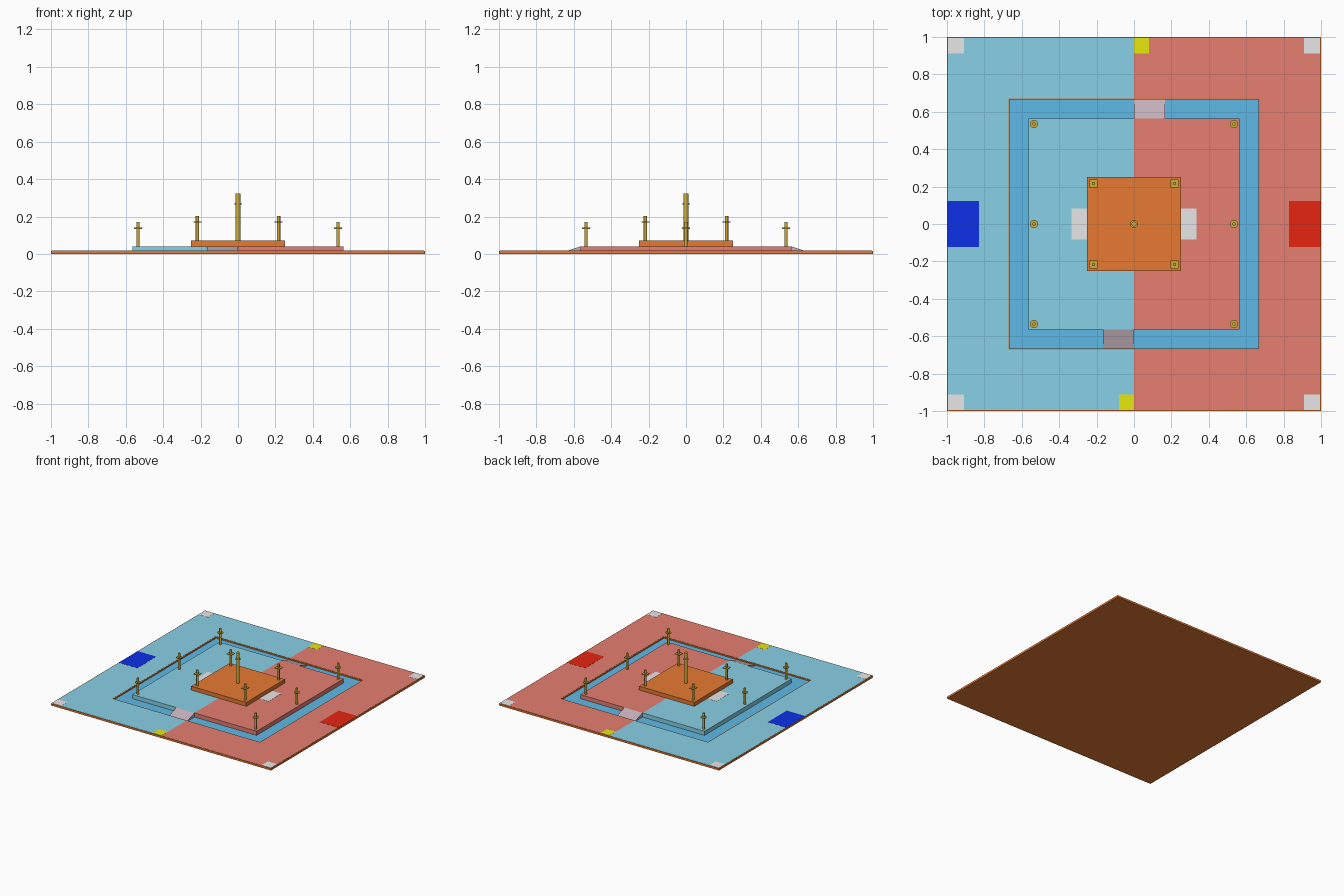
import bpy, bmesh, math

if "Cube" in bpy.data.objects:
    bpy.data.objects.remove(bpy.data.objects["Cube"])


def material(name, r, g, b):
    m = bpy.data.materials.new(name)
    m.diffuse_color = (r, g, b, 1)
    m.use_nodes = True
    m.node_tree.nodes["Principled BSDF"].inputs["Base Color"].default_value = m.diffuse_color
    return m


SKY = material("light blue", 0.247, 0.64, 0.8)
SALMON = material("light red", 0.8, 0.21, 0.165)
WATER = material("water blue", 0.112, 0.49, 0.8)
WOOD = material("orange wood", 0.8, 0.195, 0.032)
GOLD = material("gold", 0.62, 0.42, 0.044)
WHITE = material("white", 0.8, 0.8, 0.8)
YELLOW = material("yellow", 0.8, 0.8, 0.004)
BLUE = material("deep blue", 0.004, 0.03, 0.8)
RED = material("deep red", 0.8, 0.018, 0.005)
MAUVE = material("mauve grey", 0.56, 0.44, 0.5)


def finish(name, bm, mat):
    bmesh.ops.recalc_face_normals(bm, faces=bm.faces)
    me = bpy.data.meshes.new(name)
    bm.to_mesh(me)
    bm.free()
    me.materials.append(mat)
    ob = bpy.data.objects.new(name, me)
    bpy.context.collection.objects.link(ob)
    return ob


def prism(name, pts, vec, mat):
    """Extrude a closed outline of 3D points along vec."""
    bm = bmesh.new()
    face = bm.faces.new([bm.verts.new(p) for p in pts])
    ext = bmesh.ops.extrude_face_region(bm, geom=[face], use_keep_orig=True)
    bmesh.ops.translate(bm, vec=vec,
                        verts=[v for v in ext["geom"] if isinstance(v, bmesh.types.BMVert)])
    return finish(name, bm, mat)


def box(name, x0, x1, y0, y1, z0, z1, mat):
    pts = [(x0, y0, z0), (x1, y0, z0), (x1, y1, z0), (x0, y1, z0)]
    return prism(name, pts, (0, 0, z1 - z0), mat)


def post(name, x, y, z0, z1, r, collar_z, collar_r, sides):
    """Round pole with a thin collar (square when sides is 4)."""
    bm = bmesh.new()
    for radius, n, a, b in ((r, 16, z0, z1), (collar_r, sides, collar_z - .003, collar_z + .003)):
        new = bmesh.ops.create_cone(bm, cap_ends=True, segments=n, radius1=radius,
                                    radius2=radius, depth=b - a)["verts"]
        if n == 4:
            xs = [abs(v.co.x) for v in new]
            if min(xs) < 1e-4:   # turn a diamond into an axis-aligned square
                for v in new:
                    px, py = v.co.x, v.co.y
                    c = math.sqrt(.5)
                    v.co.x, v.co.y = c * (px - py), c * (px + py)
        bmesh.ops.translate(bm, verts=new, vec=(x, y, (a + b) / 2))
    ob = finish(name, bm, GOLD)
    for p in ob.data.polygons:
        p.use_smooth = sides != 4 and abs(p.normal.z) < .5
    return ob


TOP, DECK, BLOCK = 0.017, 0.04, 0.072
IN, OUT = 0.565, 0.665

# base slab and raised border around the moat
box("base_slab", -1, 1, -1, 1, 0, 0.005, WOOD)
for s, tag in ((-1, "neg"), (1, "pos")):
    a, b = sorted((s * OUT, s))
    box("border_x_" + tag, a, b, -OUT, OUT, 0.005, TOP - .001, WOOD)
    box("border_y_" + tag, -1, 1, a, b, 0.005, TOP - .001, WOOD)

# moat water
box("moat_water", -OUT, OUT, -OUT, OUT, 0.005, 0.006, WATER)

for s, tile, pad, tag in ((-1, SKY, BLUE, "left"), (1, SALMON, RED, "right")):
    # C-shaped floor half
    i, o = .672, .995
    outline = [(0, -o), (o, -o), (o, o), (0, o), (0, i), (i, i), (i, -i), (0, -i)]
    prism("floor_" + tag, [(s * x, y, TOP - .001) for x, y in outline], (0, 0, .001), tile)
    # raised deck half
    a, b = sorted((0, s * IN))
    box("deck_" + tag, a, b, -IN, IN, 0.006, DECK, tile)
    # start pad
    a, b = sorted((s * .83, s * .998))
    box("start_pad_" + tag, a, b, -.123, .123, TOP, TOP + .001, pad)
    # white plate beside the centre block
    a, b = sorted((s * .25, s * .335))
    box("deck_pad_" + tag, a, b, -.083, .083, DECK, DECK + .001, WHITE)
    # white corner pads
    a, b = sorted((s * .91, s * .995))
    for t in (-1, 1):
        c, d = sorted((t * .912, t * .995))
        box(f"corner_pad_{tag}_{t}", a, b, c, d, TOP, TOP + .001, WHITE)
    # yellow middle pad, point-symmetric front and back
    a, b = sorted((0, s * .08))
    c, d = sorted((s * .912, s * .995))
    box("middle_pad_" + tag, a, b, c, d, TOP, TOP + .001, YELLOW)
    # ramp bridging the moat
    prism("ramp_" + tag, [(0, s * IN, .006), (0, s * IN, DECK), (0, s * OUT, .0065),
                          (0, s * OUT, .006)], (s * .165, 0, 0), MAUVE)
    # outer posts along the deck edge
    for y in (-.535, 0, .535):
        post(f"outer_post_{tag}_{y}", s * .535, y, DECK, .172, .009, .137, .022, 20)
    # inner posts on the block corners
    for y in (-.217, .217):
        post(f"inner_post_{tag}_{y}", s * .217, y, BLOCK, .203, .009, .17, .031, 4)

# centre block and tall post
box("centre_block", -.25, .25, -.25, .25, DECK, BLOCK, WOOD)
post("centre_post", 0, 0, BLOCK, .322, .013, .268, .02, 20)
